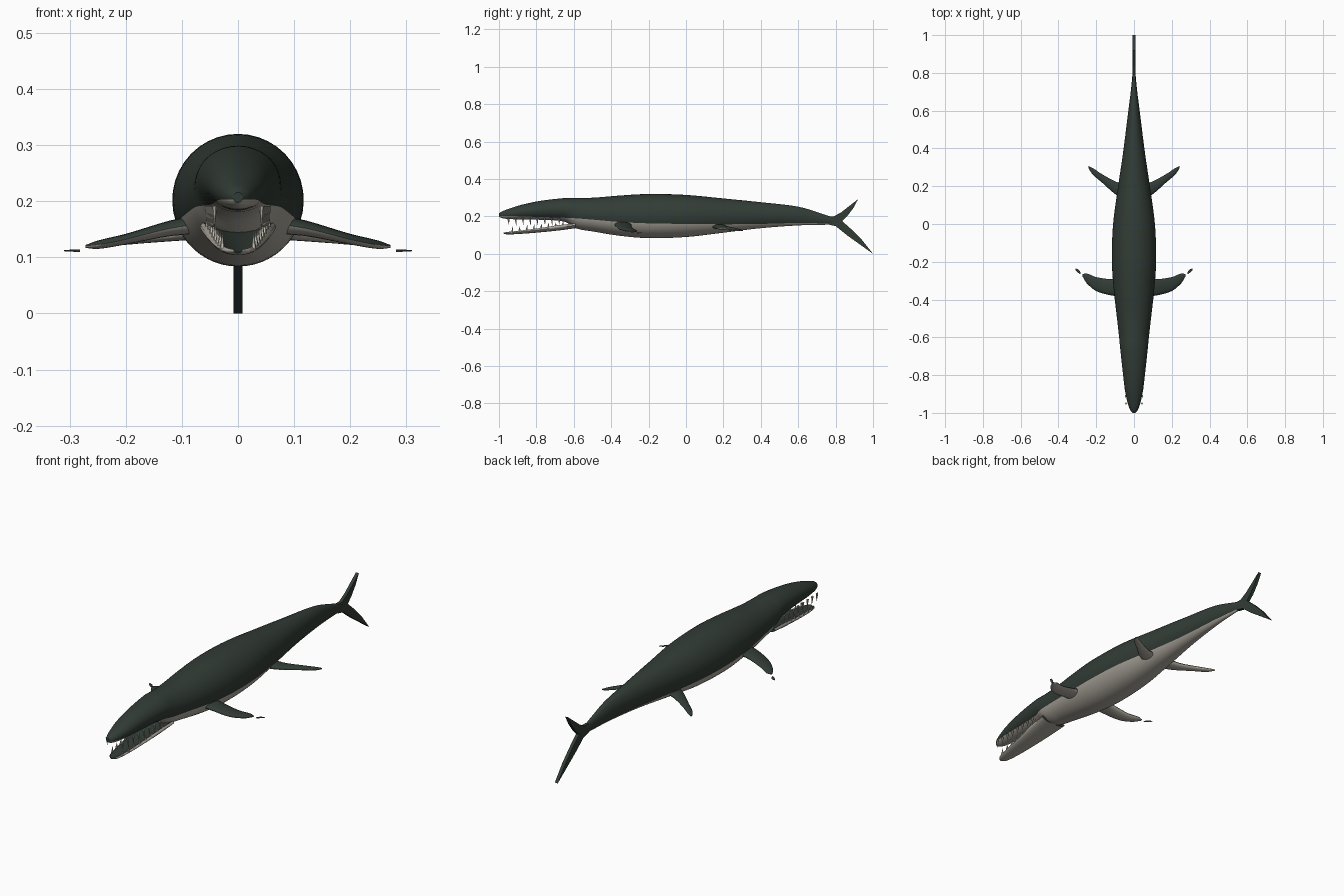
import bpy, bmesh, math
from mathutils import Vector

cube = bpy.data.objects.get("Cube")
if cube:
    bpy.data.objects.remove(cube, do_unlink=True)


def material(name, rgb):
    m = bpy.data.materials.new(name)
    m.use_nodes = True
    m.diffuse_color = (*rgb, 1)
    m.node_tree.nodes["Principled BSDF"].inputs["Base Color"].default_value = (*rgb, 1)
    return m


DARK = material("dark green skin", (0.032, 0.045, 0.036))
PALE = material("pale belly", (0.42, 0.39, 0.34))
TOOTH = material("tooth ivory", (0.5, 0.47, 0.4))


def finish(name, bm, mats, smooth=True):
    bmesh.ops.recalc_face_normals(bm, faces=bm.faces)
    mesh = bpy.data.meshes.new(name)
    bm.to_mesh(mesh)
    bm.free()
    for m in mats:
        mesh.materials.append(m)
    ob = bpy.data.objects.new(name, mesh)
    bpy.context.collection.objects.link(ob)
    if smooth:
        bpy.ops.object.select_all(action="DESELECT")
        ob.select_set(True)
        bpy.context.view_layer.objects.active = ob
        bpy.ops.object.shade_smooth_by_angle(angle=math.radians(50))
    return ob


def smooth_stations(table, steps):
    """Fill in between the stations with a smooth curve through each column."""
    def slope(i, c):
        a, b = table[max(i - 1, 0)], table[min(i + 1, len(table) - 1)]
        return (b[c] - a[c]) / (b[0] - a[0])
    out = []
    for i in range(len(table) - 1):
        p, q = table[i], table[i + 1]
        d = q[0] - p[0]
        for k in range(steps):
            t = k / steps
            row = [p[0] + d * t]
            for c in range(1, len(p)):
                u = 1 - t
                row.append(p[c] * u * u * (1 + 2 * t) + q[c] * t * t * (3 - 2 * t)
                           + d * (slope(i, c) * t * u * u - slope(i + 1, c) * t * t * u))
            out.append(row)
    return out + [list(table[-1])]


def loft(name, table, place, steps=5, upper=18, lower=14, dish=0.0):
    """Stations: distance, top, bottom, half width, colour line, sideways shift."""
    bm = bmesh.new()
    rings = []
    for s, top, bottom, half, line, shift in smooth_stations(table, steps):
        mid, rz = (top + bottom) / 2, max((top - bottom) / 2, 0.001)
        a = math.asin(max(-0.9, min(0.9, (line - mid) / rz)))
        angles = [a + (math.pi - 2 * a) * k / upper for k in range(upper)]
        angles += [math.pi - a + (math.pi + 2 * a) * k / lower for k in range(lower)]
        ring = []
        for k, t in enumerate(angles):
            z = mid + rz * math.sin(t)
            if dish and k < upper:
                z = mid + rz * math.sin(a) - dish * rz * math.sin(math.pi * k / upper)
            ring.append(bm.verts.new(place(s, shift + half * math.cos(t), z)))
        rings.append(ring)
    n = upper + lower
    for r, q in zip(rings, rings[1:]):
        for k in range(n):
            j = (k + 1) % n
            bm.faces.new((r[k], r[j], q[j], q[k])).material_index = int(k >= upper)
    for ring in (rings[0], rings[-1]):
        bm.faces.new(ring)
    return finish(name, bm, (DARK, PALE))


def along_body(s, side, z):
    return Vector((side, s, z))


# Body with the upper jaw
loft("body", [
    (-1.0, .216, .198, .008, .203, 0), (-.985, .226, .191, .02, .203, 0),
    (-.95, .24, .186, .033, .203, 0), (-.88, .262, .184, .048, .2, 0),
    (-.78, .283, .182, .06, .197, 0), (-.65, .298, .172, .074, .193, 0),
    (-.59, .299, .137, .08, .19, 0), (-.5, .3, .12, .09, .183, 0),
    (-.35, .312, .096, .107, .17, 0), (-.2, .32, .084, .117, .163, 0),
    (0, .315, .09, .111, .16, 0), (.2, .296, .113, .084, .158, 0),
    (.4, .276, .137, .055, .16, 0), (.6, .252, .152, .03, .165, 0),
    (.72, .217, .155, .015, .163, 0), (.82, .182, .157, .006, .16, 0),
], along_body, upper=24, lower=20)

# Lower jaw, hollowed on top
loft("lower_jaw", [
    (-.975, .117, .108, .008, .114, 0), (-.955, .121, .104, .024, .117, 0),
    (-.88, .13, .107, .038, .125, 0), (-.78, .145, .115, .05, .138, 0),
    (-.68, .164, .125, .062, .154, 0), (-.59, .172, .137, .068, .162, 0),
], along_body, dish=0.9)

# Flippers on both sides
FRONT = [(.06, .178, .142, .05, .16, -.335), (.12, .166, .138, .043, .152, -.335),
         (.2, .142, .123, .037, .132, -.318), (.25, .13, .115, .026, .122, -.288),
         (.272, .122, .117, .007, .12, -.272)]
FRONT_TIP = [(.282, .114, .11, .004, .112, -.262), (.292, .114, .11, .009, .112, -.252),
             (.31, .113, .111, .005, .112, -.24)]
REAR = [(.05, .163, .133, .04, .148, .17), (.1, .152, .13, .034, .141, .192),
        (.17, .142, .125, .022, .133, .242), (.22, .133, .121, .017, .127, .28),
        (.24, .128, .122, .006, .125, .3)]
for label, sign in (("left", 1), ("right", -1)):
    def outward(s, side, z, sign=sign):
        return Vector((sign * s, side, z))
    for part, table in (("front_flipper", FRONT), ("front_flipper_tip", FRONT_TIP),
                        ("rear_flipper", REAR)):
        loft(f"{label}_{part}", table, outward, steps=4, upper=8, lower=8)

# Upright forked tail fin
outline = [(.76, .2), (.79, .2), (.83, .222), (.92, .292), (.895, .245), (.865, .205),
           (.835, .175), (.88, .135), (.94, .075), (1.0, 0), (.93, .05), (.86, .1),
           (.8, .148), (.76, .157)]
bm = bmesh.new()
face = bm.faces.new([bm.verts.new((-.008, y, z)) for y, z in outline])
grown = bmesh.ops.extrude_face_region(bm, geom=[face])["geom"]
bmesh.ops.translate(bm, vec=(.016, 0, 0),
                    verts=[v for v in grown if isinstance(v, bmesh.types.BMVert)])
finish("tail_fin", bm, (DARK,), smooth=False)


# Rows of pointed teeth
def teeth(name, count, place):
    bm = bmesh.new()
    for i in range(count):
        for sign in (1, -1):
            x, y, base, tip = place(i / (count - 1))
            low = [bm.verts.new((sign * x + .005 * math.cos(a), y + .007 * math.sin(a), base))
                   for a in (math.tau * k / 6 for k in range(6))]
            point = bm.verts.new((sign * x, y + .004, tip))
            bm.faces.new(low)
            for k in range(6):
                bm.faces.new((low[k], low[(k + 1) % 6], point))
    finish(name, bm, (TOOTH,), smooth=False)


teeth("upper_teeth", 8, lambda t: (.042 + .012 * t, -.95 + .27 * t, .192, .15))
teeth("lower_teeth", 8, lambda t: (.028 + .027 * t, -.93 + .27 * t, .115 + .035 * t, .146 + .03 * t))
